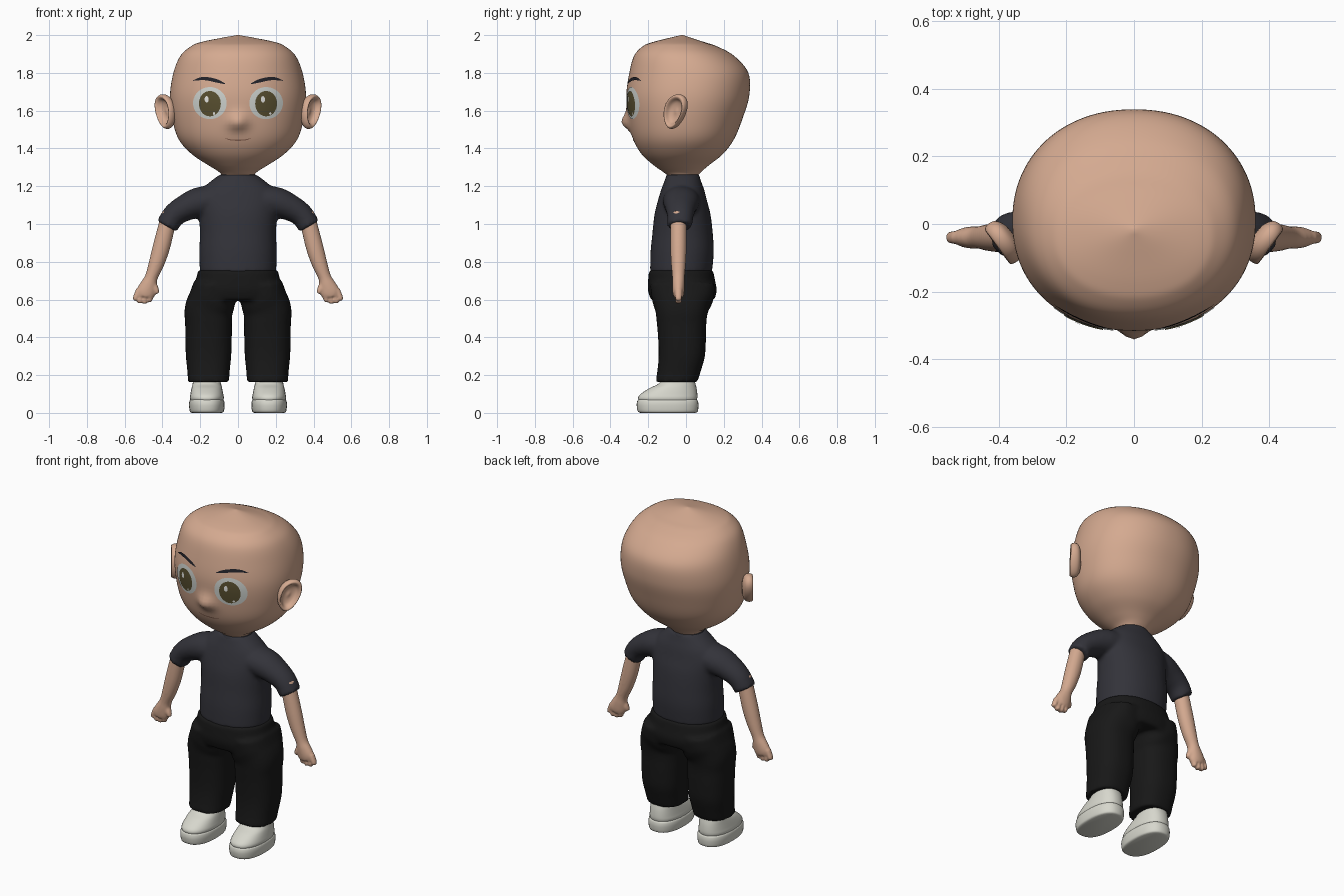
import bpy, bmesh, math
from mathutils import Vector
from mathutils.bvhtree import BVHTree

if "Cube" in bpy.data.objects:
    bpy.data.objects.remove(bpy.data.objects["Cube"])


def material(name, rgb):
    m = bpy.data.materials.new(name)
    m.use_nodes = True
    m.diffuse_color = (*rgb, 1)
    m.node_tree.nodes["Principled BSDF"].inputs["Base Color"].default_value = (*rgb, 1)
    return m


SKIN = material("skin", (0.66, 0.40, 0.28))
SHIRT = material("charcoal shirt", (0.033, 0.033, 0.042))
PANTS = material("black trousers", (0.009, 0.009, 0.009))
SHOE = material("off white shoe", (0.68, 0.68, 0.61))
EYE = material("eye white", (0.62, 0.65, 0.62))
IRIS = material("olive iris", (0.10, 0.08, 0.03))
GLINT = material("eye glint", (0.85, 0.85, 0.82))
BROW = material("dark brow", (0.016, 0.016, 0.022))
LIP = material("lip line", (0.30, 0.15, 0.10))


def smooth_rows(rows, n):
    """Catmull-Rom interpolation of every column."""
    out = []
    for i in range(len(rows) - 1):
        a, b, c, d = (rows[max(0, min(len(rows) - 1, i + k))] for k in (-1, 0, 1, 2))
        for s in range(n):
            t = s / n
            out.append([q + 0.5 * t * (r - p + t * (2 * p - 5 * q + 4 * r - w
                        + t * (3 * (q - r) + w - p))) for p, q, r, w in zip(a, b, c, d)])
    return out + [list(rows[-1])]


def skin_rings(bm, rings, closed=True, first=True, last=True):
    vs = [[bm.verts.new(p) for p in ring] for ring in rings]
    for a, b in zip(vs, vs[1:]):
        for i in range(len(a) if closed else len(a) - 1):
            j = (i + 1) % len(a)
            bm.faces.new((a[i], a[j], b[j], b[i]))
    if first:
        bm.faces.new(vs[0])
    if last:
        bm.faces.new(vs[-1])


def tube(bm, rows, side=1, n=5, sides=40, e=2.0):
    """Loft along rows of (x, y, z, radius across, radius in y)."""
    rows = smooth_rows(rows, n)
    rings = []
    for i, (x, y, z, ra, rb) in enumerate(rows):
        p, q = rows[max(i - 1, 0)], rows[min(i + 1, len(rows) - 1)]
        t = Vector((q[0] - p[0], 0, q[2] - p[2])).normalized()
        ring = []
        for k in range(sides):
            c, s = math.cos(math.tau * k / sides), math.sin(math.tau * k / sides)
            u = math.copysign(abs(c) ** (2 / e), c) * ra
            v = math.copysign(abs(s) ** (2 / e), s) * rb
            ring.append((side * (x + u * t.z), y + v, z - u * t.x))
        rings.append(ring)
    skin_rings(bm, rings)


def upright(table, x=0):
    """Rows of (z, half width, front y, back y) turned into tube rows."""
    return [(x, (f + b) / 2, z, w, (b - f) / 2) for z, w, f, b in table]


def finish(bm, name, mat, voxel=0, angle=50):
    bmesh.ops.recalc_face_normals(bm, faces=bm.faces)
    mesh = bpy.data.meshes.new(name)
    bm.to_mesh(mesh)
    bm.free()
    ob = bpy.data.objects.new(name, mesh)
    bpy.context.collection.objects.link(ob)
    mesh.materials.append(mat)
    bpy.ops.object.select_all(action='DESELECT')
    ob.select_set(True)
    bpy.context.view_layer.objects.active = ob
    if voxel:
        # fuse overlapping tubes into one soft skin
        r = ob.modifiers.new("fuse", 'REMESH')
        r.mode, r.voxel_size = 'VOXEL', voxel
        s = ob.modifiers.new("soften", 'SMOOTH')
        s.factor, s.iterations = 0.5, 6
        for m in (r.name, s.name):
            bpy.ops.object.modifier_apply(modifier=m)
    bpy.ops.object.shade_smooth_by_angle(angle=math.radians(angle))
    return ob


# head and neck, with the nose pulled out of the face
bm = bmesh.new()
tube(bm, upright([
    (1.20, .085, -.09, .055), (1.25, .085, -.095, .06), (1.275, .10, -.12, .08),
    (1.31, .155, -.17, .12), (1.37, .245, -.235, .195), (1.45, .315, -.28, .255),
    (1.56, .348, -.305, .30), (1.68, .36, -.316, .335), (1.80, .342, -.30, .33),
    (1.89, .305, -.275, .255), (1.94, .25, -.23, .165), (1.962, .20, -.18, .10),
    (1.985, .09, -.09, .03), (2.0, .005, -.025, -.015)]), n=6, sides=112, e=2.15)
for v in bm.verts:
    if v.co.y < 0:
        dz = v.co.z - 1.535
        v.co.y -= 0.04 * math.exp(-(v.co.x / .05) ** 2 - (dz / (.05 if dz > 0 else .035)) ** 2)
bmesh.ops.recalc_face_normals(bm, faces=bm.faces)
face_tree = BVHTree.FromBMesh(bm)
finish(bm, "head", SKIN)


def on_face(x, z, lift):
    hit = face_tree.ray_cast(Vector((x, -1, z)), Vector((0, 1, 0)))[0]
    return (x, hit.y - lift, z)


def finish_decal(bm, name, mat):
    bmesh.ops.recalc_face_normals(bm, faces=bm.faces)
    flip = [f for f in bm.faces if f.normal.y > 0]
    bmesh.ops.reverse_faces(bm, faces=flip)
    mesh = bpy.data.meshes.new(name)
    bm.to_mesh(mesh)
    bm.free()
    mesh.materials.append(mat)
    mesh.shade_smooth()
    bpy.context.collection.objects.link(bpy.data.objects.new(name, mesh))


def disc(name, mat, x, z, rx, rz, lift):
    bm = bmesh.new()
    angles = [math.tau * k / 40 for k in range(40)]
    skin_rings(bm, [[on_face(x + rx * r * math.cos(a), z + rz * r * math.sin(a), lift)
                     for a in angles] for r in (1, .8, .6, .4, .2, .05)], first=False)
    finish_decal(bm, name, mat)


def strip(name, mat, points, lift, side=1):
    """Thin band through points of (x, z, half thickness)."""
    bm = bmesh.new()
    skin_rings(bm, [[on_face(side * x, z + k * h, lift) for k in (-1, 0, 1)]
                    for x, z, h in smooth_rows(points, 6)], False, False, False)
    finish_decal(bm, name, mat)


strip("mouth", LIP, [(-.07, 1.455, .001), (-.035, 1.445, .003), (.035, 1.445, .003),
                     (.07, 1.455, .001)], .003)

for side, label in ((1, "left_"), (-1, "right_")):
    # eyes and brows
    ex = side * .149
    disc(label + "eye", EYE, ex, 1.64, .089, .085, .003)
    disc(label + "iris", IRIS, ex, 1.637, .058, .067, .006)
    disc(label + "large_glint", GLINT, ex - .017, 1.66, .011, .017, .009)
    disc(label + "small_glint", GLINT, ex + .022, 1.585, .006, .007, .009)
    strip(label + "brow", BROW, [(.068, 1.742, .002), (.11, 1.757, .009), (.165, 1.769, .009),
                                 (.205, 1.768, .007), (.237, 1.759, .001)], .005, side)

    # ear: a shallow cup facing out and forward
    bm = bmesh.new()
    rings = []
    for r, h in smooth_rows([(.1, -.035), (.55, -.032), (.9, -.018), (1, .004), (.92, .024),
                             (.78, .022), (.6, .002), (.3, -.006), (.05, -.004)], 3):
        ring = []
        for k in range(36):
            a = math.tau * k / 36
            dz = r * math.sin(a)
            t = r * math.cos(a) * .066 * (1 + .2 * dz)
            ring.append((side * (.382 + .6 * t + .8 * h + .012 * dz),
                         -.055 + .8 * t - .6 * h + .018 * dz, 1.595 + .092 * dz))
        rings.append(ring)
    skin_rings(bm, rings)
    finish(bm, label + "ear", SKIN)

    # arm, palm, fingers and thumb
    bm = bmesh.new()
    y = -.04
    tube(bm, [(.36, y, 1.06, .042, .042), (.375, y, 1.0, .044, .043), (.405, y, .88, .046, .043),
              (.432, y, .79, .041, .039), (.458, y, .72, .034, .033), (.472, y, .68, .043, .033),
              (.487, y, .64, .051, .031), (.493, y, .615, .045, .026)], side)
    for x0, x1, z1 in ((.525, .543, .594), (.507, .520, .580), (.487, .494, .578), (.465, .468, .586)):
        tube(bm, [(x0, y, .65, .016, .020), (x1, y, z1 + .012, .0145, .018),
                  (x1 + .002, y, z1, .008, .011)], side, sides=16)
    tube(bm, [(.46, y, .70, .022, .022), (.437, y - .005, .655, .018, .02),
              (.425, y - .008, .632, .010, .012)], side, sides=16)
    finish(bm, label + "arm", SKIN, voxel=.006)

    # shoe sole and upper
    bm = bmesh.new()
    tube(bm, upright([(0, .080, -.24, .048), (.008, .090, -.255, .062), (.04, .094, -.261, .066),
                      (.062, .092, -.258, .063), (.07, .086, -.252, .057)], .165), side, e=2.4)
    finish(bm, label + "shoe_sole", SHOE)
    bm = bmesh.new()
    tube(bm, upright([(.062, .086, -.250, .055), (.08, .090, -.254, .060), (.10, .087, -.240, .060),
                      (.13, .081, -.195, .056), (.155, .075, -.145, .050),
                      (.19, .068, -.12, .040)], .165), side, e=2.3)
    finish(bm, label + "shoe_upper", SHOE)

# shirt: torso fused with both sleeves
bm = bmesh.new()
tube(bm, upright([(.74, .202, -.190, .137), (.85, .205, -.188, .147), (.95, .202, -.178, .142),
                  (1.05, .207, -.167, .130), (1.12, .215, -.150, .112), (1.18, .192, -.132, .097),
                  (1.22, .152, -.117, .082), (1.262, .097, -.102, .068)]), e=2.2)
for side in (1, -1):
    tube(bm, [(.08, -.025, 1.13, .08, .10), (.20, -.025, 1.115, .081, .096),
              (.28, -.028, 1.085, .070, .082), (.34, -.03, 1.045, .062, .070),
              (.377, -.034, .987, .059, .066)], side)
finish(bm, "shirt", SHIRT, voxel=.011)

# collar band
bm = bmesh.new()
tube(bm, upright([(1.235, .108, -.110, .076), (1.25, .101, -.106, .072), (1.262, .093, -.101, .066)]))
finish(bm, "collar", SHIRT)

# trousers: hips fused with both legs
bm = bmesh.new()
tube(bm, upright([(.757, .211, -.196, .143), (.70, .224, -.201, .154), (.65, .240, -.202, .163),
                  (.595, .250, -.185, .150)]), e=2.3)
for side in (1, -1):
    tube(bm, upright([(.68, .11, -.19, .155)], .125) + upright([(.60, .124, -.18, .145)], .138)
         + upright([(.54, .127, -.162, .118), (.48, .124, -.155, .108), (.40, .123, -.148, .106),
                    (.30, .120, -.145, .100), (.22, .112, -.152, .078),
                    (.163, .109, -.162, .060)], .156), side, e=2.4)
finish(bm, "trousers", PANTS, voxel=.011)
